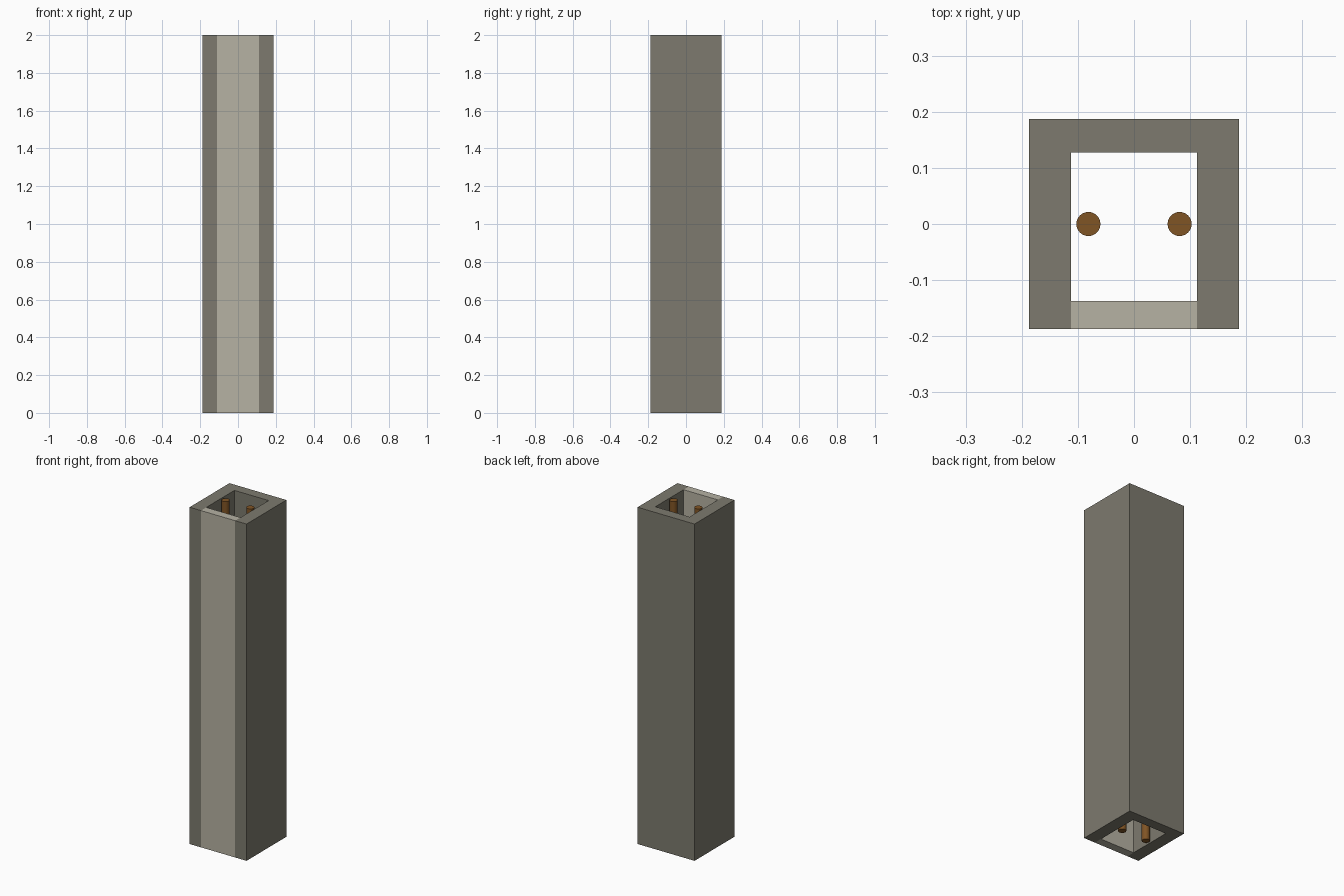
import bpy, bmesh

if "Cube" in bpy.data.objects:
    bpy.data.objects.remove(bpy.data.objects["Cube"])

H = 2.0        # height
R = 0.187      # outer half width
IX = 0.1125    # inner half width
IY0, IY1 = -0.1375, 0.127  # inner depth range


def material(name, rgb):
    m = bpy.data.materials.new(name)
    m.diffuse_color = (*rgb, 1.0)
    m.use_nodes = True
    m.node_tree.nodes["Principled BSDF"].inputs["Base Color"].default_value = m.diffuse_color
    return m


def extrude_profile(name, points, mat):
    """Vertical prism from a flat outline."""
    bm = bmesh.new()
    face = bm.faces.new([bm.verts.new((x, y, 0)) for x, y in points])
    top = bmesh.ops.extrude_face_region(bm, geom=[face])["geom"]
    bmesh.ops.translate(bm, vec=(0, 0, H),
                        verts=[g for g in top if isinstance(g, bmesh.types.BMVert)])
    bmesh.ops.recalc_face_normals(bm, faces=bm.faces)
    mesh = bpy.data.meshes.new(name)
    bm.to_mesh(mesh)
    bm.free()
    mesh.materials.append(mat)
    obj = bpy.data.objects.new(name, mesh)
    bpy.context.collection.objects.link(obj)
    return obj


dark = material("dark_grey_stone", (0.205, 0.195, 0.156))
light = material("light_grey_panel", (0.468, 0.445, 0.366))
copper = material("brown_copper", (0.216, 0.089, 0.018))

# U-shaped shaft body, open at the front
extrude_profile("shaft_frame", [
    (-R, -R), (-IX, -R), (-IX, IY1), (IX, IY1),
    (IX, -R), (R, -R), (R, R), (-R, R)], dark)

# Flush front cover
extrude_profile("front_panel", [
    (-IX, -R), (IX, -R), (IX, IY0), (-IX, IY0)], light)

# Two round rods running the full height
for side, x in (("left", -0.0813), ("right", 0.0813)):
    bpy.ops.mesh.primitive_cylinder_add(vertices=24, radius=0.0215, depth=H,
                                        location=(x, 0, H / 2))
    rod = bpy.context.object
    rod.name = side + "_rod"
    rod.data.materials.append(copper)
    bpy.ops.object.shade_smooth_by_angle()
